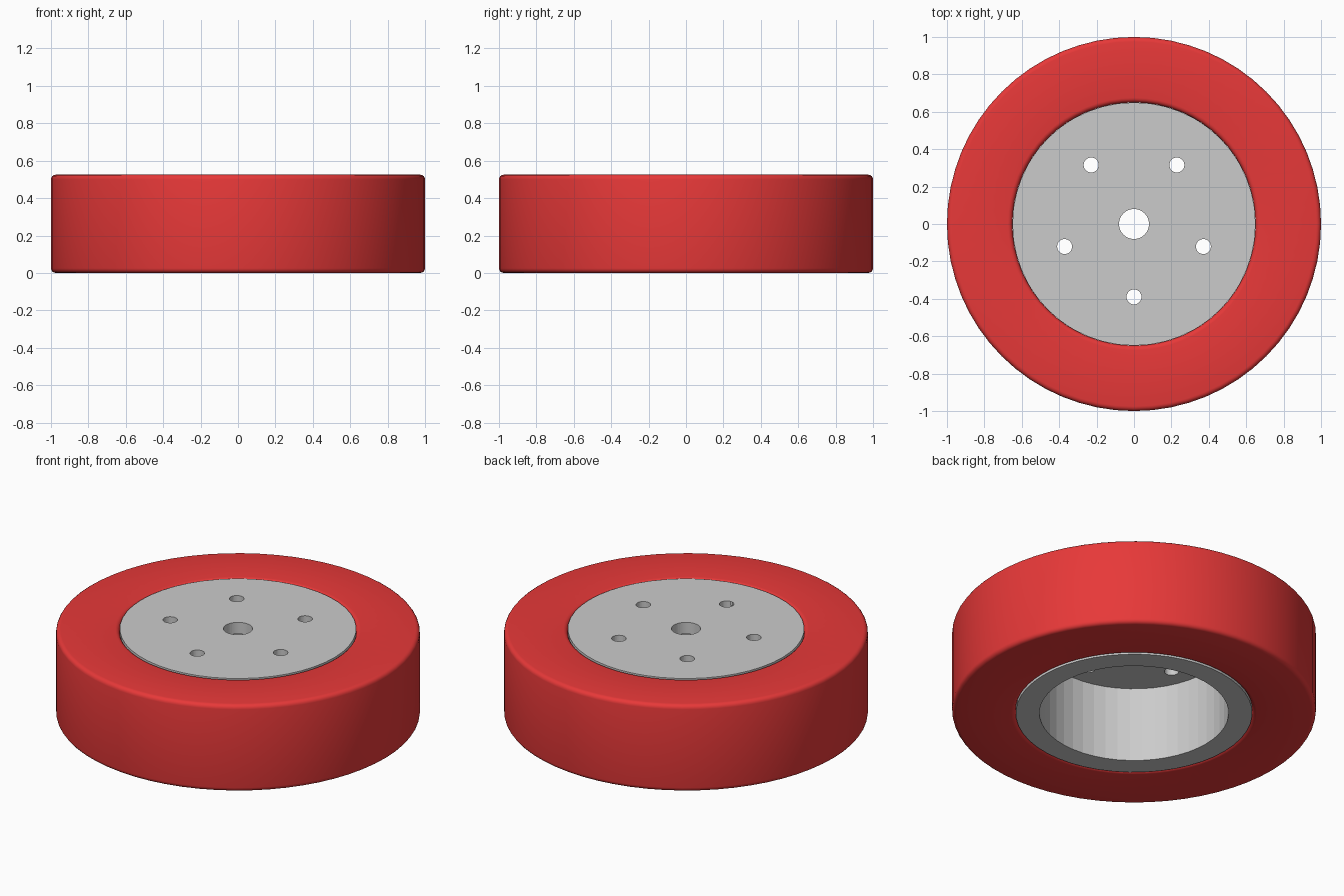
import bpy, bmesh
from math import pi, cos, sin, radians

if "Cube" in bpy.data.objects:
    bpy.data.objects.remove(bpy.data.objects["Cube"])

HEIGHT, R_OUT, R_HUB, R_CAVITY = 0.525, 1.0, 0.65, 0.52


def lathe(name, profile, steps):
    """Spin a closed (radius, z) profile around the z axis."""
    bm = bmesh.new()
    rings = []
    for i in range(steps):
        a = 2 * pi * i / steps
        rings.append([bm.verts.new((r * cos(a), r * sin(a), z)) for r, z in profile])
    n = len(profile)
    for i in range(steps):
        a, b = rings[i], rings[(i + 1) % steps]
        for j in range(n):
            k = (j + 1) % n
            bm.faces.new((a[j], b[j], b[k], a[k]))
    bmesh.ops.recalc_face_normals(bm, faces=bm.faces)
    mesh = bpy.data.meshes.new(name)
    bm.to_mesh(mesh)
    bm.free()
    obj = bpy.data.objects.new(name, mesh)
    bpy.context.collection.objects.link(obj)
    return obj


def rounded_ring(r0, r1, z0, z1, fillet, segs=4):
    """Rectangular ring section with rounded corners."""
    pts = []
    corners = [(r1 - fillet, z0 + fillet, -90), (r1 - fillet, z1 - fillet, 0),
               (r0 + fillet, z1 - fillet, 90), (r0 + fillet, z0 + fillet, 180)]
    for cx, cz, start in corners:
        for s in range(segs + 1):
            a = radians(start + 90 * s / segs)
            pts.append((cx + fillet * cos(a), cz + fillet * sin(a)))
    return pts


# Tyre: rounded red ring
tyre = lathe("tyre", rounded_ring(R_HUB, R_OUT, 0, HEIGHT, 0.025), 64)
red = bpy.data.materials.new("tyre_red")
red.diffuse_color = (0.8, 0.04, 0.04, 1)
red.use_nodes = True
red.node_tree.nodes["Principled BSDF"].inputs["Base Color"].default_value = red.diffuse_color
tyre.data.materials.append(red)

# Hub: cup open at the bottom, with the axle hole through its plate
hub = lathe("hub", [(0.08, HEIGHT), (R_HUB, HEIGHT), (R_HUB, 0), (R_CAVITY, 0),
                    (R_CAVITY, 0.455), (0.08, 0.455)], 48)

# Five bolt holes cut through the plate
for k in range(5):
    a = radians(-90 + 72 * k)
    bpy.ops.mesh.primitive_cylinder_add(
        vertices=32, radius=0.04, depth=0.3,
        location=(0.39 * cos(a), 0.39 * sin(a), HEIGHT - 0.03))
    cutter = bpy.context.object
    cutter.name = f"bolt_hole_cutter_{k + 1}"
    cutter.hide_render = True
    mod = hub.modifiers.new(f"bolt_hole_{k + 1}", 'BOOLEAN')
    mod.operation, mod.solver, mod.object = 'DIFFERENCE', 'EXACT', cutter
    bpy.context.view_layer.objects.active = hub
    bpy.ops.object.modifier_apply(modifier=mod.name)
    bpy.data.objects.remove(cutter)

# Soften only the tyre's rounded edges and wall
bpy.ops.object.select_all(action='DESELECT')
tyre.select_set(True)
bpy.context.view_layer.objects.active = tyre
bpy.ops.object.shade_smooth_by_angle(angle=radians(30))
